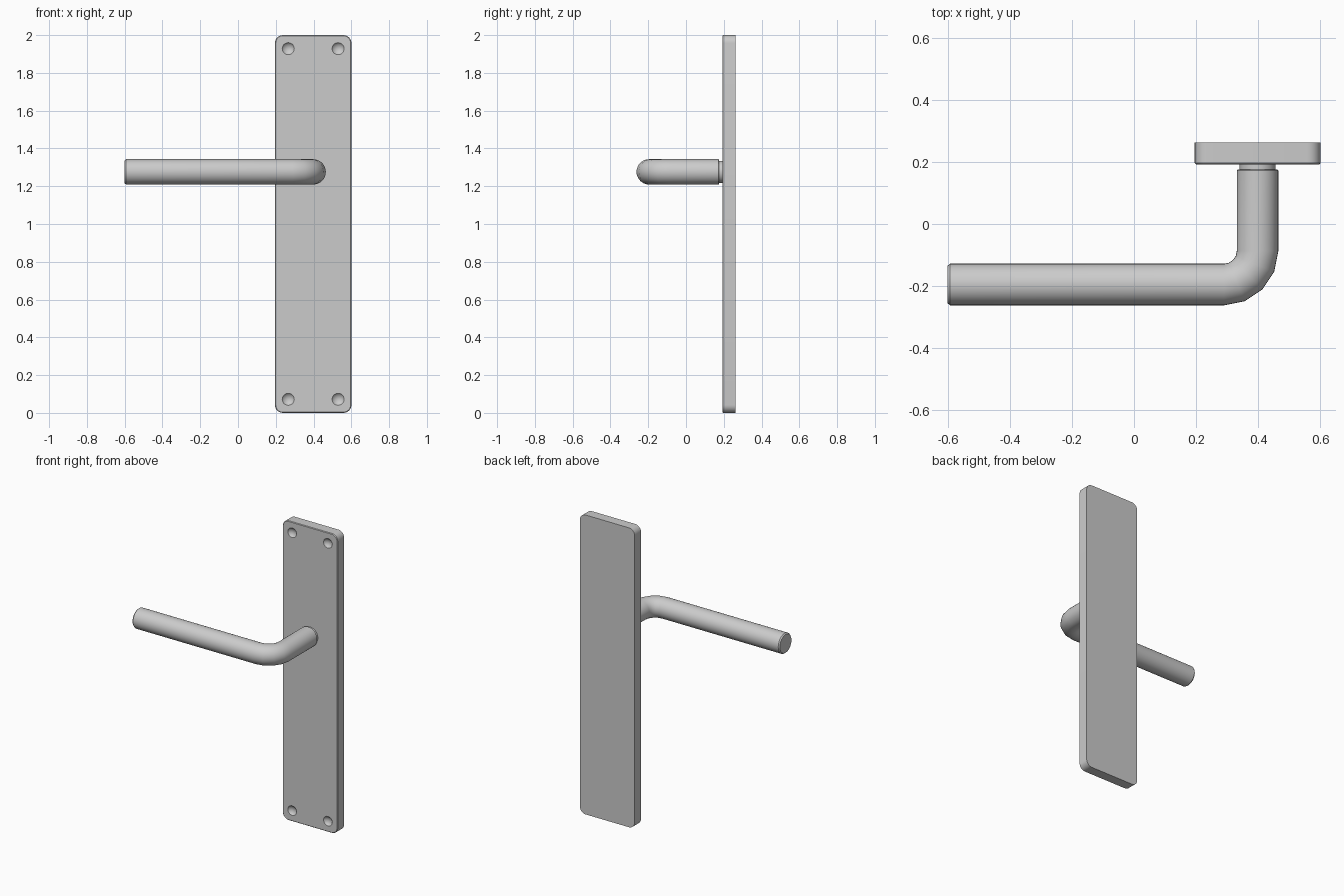
import bpy, bmesh
from math import sin, cos, pi, radians
from mathutils import Vector, Matrix

if "Cube" in bpy.data.objects:
    bpy.data.objects.remove(bpy.data.objects["Cube"])

CX, HZ = 0.398, 1.276          # plate centre line, lever height
FRONT, BACK = 0.192, 0.263     # plate faces


def make_object(name, bm):
    bmesh.ops.recalc_face_normals(bm, faces=bm.faces)
    me = bpy.data.meshes.new(name)
    bm.to_mesh(me)
    bm.free()
    ob = bpy.data.objects.new(name, me)
    bpy.context.collection.objects.link(ob)
    return ob


def smooth(ob, angle=30):
    bpy.ops.object.select_all(action='DESELECT')
    ob.select_set(True)
    bpy.context.view_layer.objects.active = ob
    bpy.ops.object.shade_smooth_by_angle(angle=radians(angle))


def tube(name, stations, sides=32):
    """Loft rings (x, y, heading in the xy plane, radius) into a capped tube."""
    bm = bmesh.new()
    rings = []
    for x, y, a, r in stations:
        side = Vector((-sin(a), cos(a), 0))
        ring = []
        for i in range(sides):
            t = 2 * pi * i / sides
            ring.append(bm.verts.new(Vector((x, y, HZ)) + r * (cos(t) * side + Vector((0, 0, sin(t))))))
        rings.append(ring)
    for p, q in zip(rings, rings[1:]):
        for i in range(sides):
            j = (i + 1) % sides
            bm.faces.new((p[i], p[j], q[j], q[i]))
    bm.faces.new(rings[0])
    bm.faces.new(rings[-1])
    ob = make_object(name, bm)
    smooth(ob, 35)
    return ob


# Back plate: rounded rectangle with softened front edge
bm = bmesh.new()
W, H, R, N = 0.2025, 1.0, 0.042, 6
outline = []
for k, (sx, sz) in enumerate([(1, 1), (-1, 1), (-1, -1), (1, -1)]):
    for i in range(N + 1):
        a = pi / 2 * (k + i / N)
        outline.append(bm.verts.new((CX + sx * (W - R) + R * cos(a), FRONT,
                                     1 + sz * (H - R) + R * sin(a))))
front = bm.faces.new(outline)
ext = bmesh.ops.extrude_face_region(bm, geom=[front], use_keep_orig=True)
bmesh.ops.translate(bm, vec=(0, BACK - FRONT, 0),
                    verts=[g for g in ext['geom'] if isinstance(g, bmesh.types.BMVert)])
rim = [e for e in bm.edges if all(abs(v.co.y - FRONT) < 1e-5 for v in e.verts)]
bmesh.ops.bevel(bm, geom=rim, offset=0.004, segments=1, affect='EDGES')
plate = make_object("back_plate", bm)

# Four shallow screw dimples cut into the plate
bm = bmesh.new()
r, depth = 0.032, 0.016
big = (r * r + depth * depth) / (2 * depth)
for dx in (-0.132, 0.132):
    for dz in (-0.928, 0.928):
        m = Matrix.Translation((CX + dx, FRONT - big + depth, 1 + dz)) @ Matrix.Rotation(pi / 2, 4, 'X')
        bmesh.ops.create_uvsphere(bm, u_segments=24, v_segments=24, radius=big, matrix=m)
cutter = make_object("dimple_cutter", bm)
cutter.hide_render = True
mod = plate.modifiers.new("dimples", 'BOOLEAN')
mod.object = cutter
mod.operation = 'DIFFERENCE'
mod.solver = 'EXACT'
bpy.context.view_layer.objects.active = plate
bpy.ops.object.modifier_apply(modifier=mod.name)
bpy.data.objects.remove(cutter)
smooth(plate)

# Lever: straight grip, four-step bend, short stem toward the plate
GR, BR = 0.067, 0.108          # grip radius, bend radius
bx, by = CX - BR, -0.195 + BR
path = [(-0.6, -0.195, 0, GR - 0.006), (-0.592, -0.195, 0, GR)]
for i in range(5):
    a = pi / 2 * i / 4
    path.append((bx + BR * sin(a), by - BR * cos(a), a, GR))
path += [(CX, 0.172, pi / 2, GR), (CX, 0.175, pi / 2, GR - 0.003)]
tube("lever_handle", path)

# Collar joining lever and plate
tube("neck_collar", [(CX, 0.165, pi / 2, 0.058), (CX, FRONT + 0.01, pi / 2, 0.058)])
